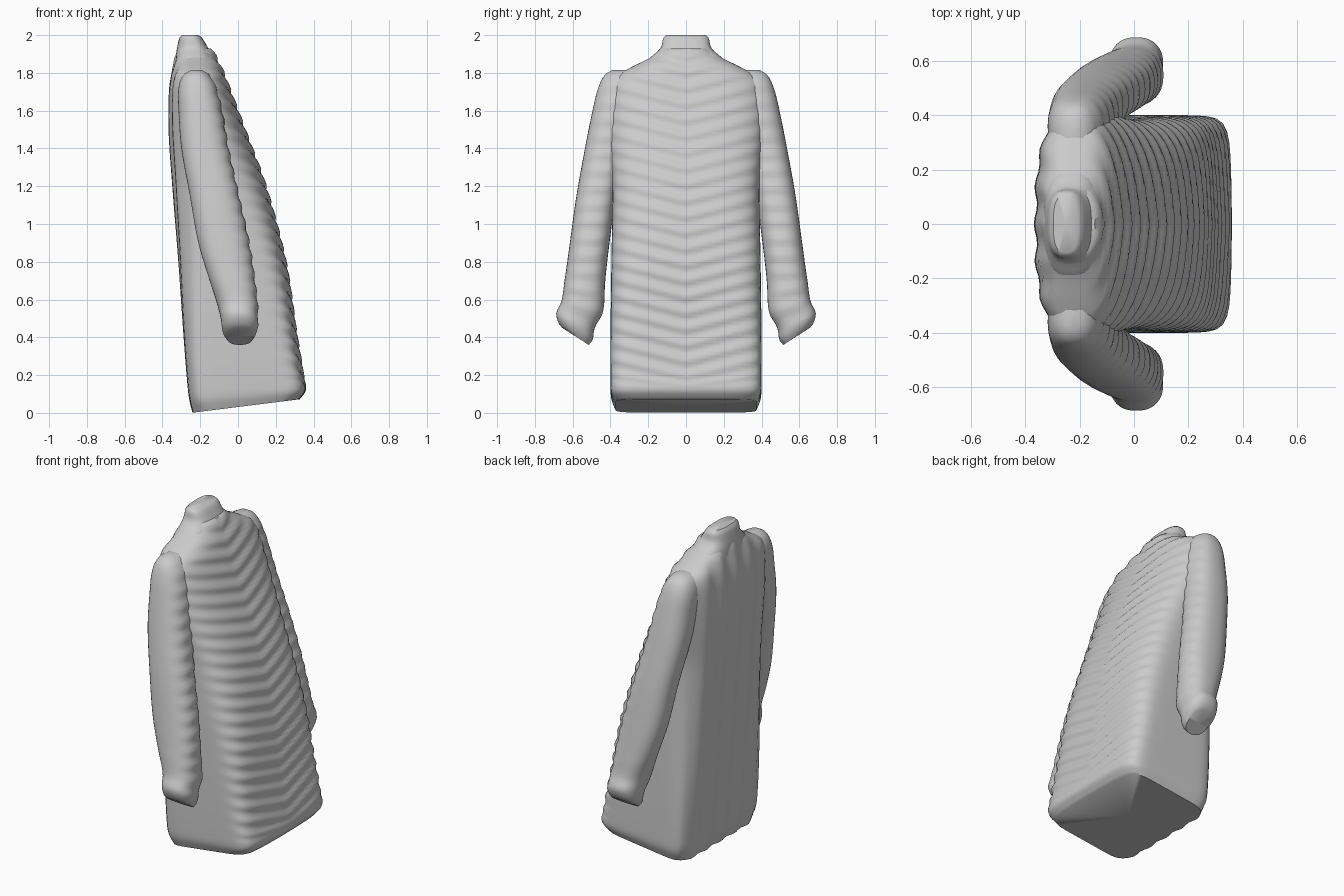
import bpy, bmesh, math
from mathutils import Vector

if "Cube" in bpy.data.objects:
    bpy.data.objects.remove(bpy.data.objects["Cube"])

def sample(rows, z):
    """Smooth (Hermite) interpolation through rows sorted by descending z."""
    n = len(rows)
    i = max(k for k in range(n - 1) if rows[k][0] >= z - 1e-6)
    a, b = rows[i], rows[i + 1]
    p, q = rows[max(i - 1, 0)], rows[min(i + 2, n - 1)]
    h = b[0] - a[0]
    t = (z - a[0]) / h
    out = []
    for c in range(1, len(a)):
        m0 = (b[c] - p[c]) / (b[0] - p[0]) * h
        m1 = (q[c] - a[c]) / (q[0] - a[0]) * h
        out.append((2*t**3 - 3*t*t + 1) * a[c] + (t**3 - 2*t*t + t) * m0
                   + (3*t*t - 2*t**3) * b[c] + (t**3 - t*t) * m1)
    return out

def superellipse(ang, p):
    c, s = math.cos(ang), math.sin(ang)
    r = (abs(c) ** p + abs(s) ** p) ** (-1 / p)
    return r * c, r * s

def loft(name, rows, rings, sides, point):
    """Skin rings of points; point(z, values, angle) gives each position."""
    bm = bmesh.new()
    grid = []
    top, bottom = rows[0][0], rows[-1][0]
    for r in range(rings + 1):
        z = top + (bottom - top) * r / rings
        vals = sample(rows, z)
        grid.append([bm.verts.new(point(z, vals, 2 * math.pi * s / sides)) for s in range(sides)])
    for a, b in zip(grid, grid[1:]):
        for s in range(sides):
            t = (s + 1) % sides
            bm.faces.new((a[s], b[s], b[t], a[t]))
    # Close both ends with a centre fan
    for ring in (grid[0], grid[-1]):
        mid = bm.verts.new(sum((v.co for v in ring), Vector()) / sides)
        for s in range(sides):
            bm.faces.new((ring[s], ring[(s + 1) % sides], mid))
    bmesh.ops.recalc_face_normals(bm, faces=bm.faces)
    mesh = bpy.data.meshes.new(name)
    bm.to_mesh(mesh)
    bm.free()
    ob = bpy.data.objects.new(name, mesh)
    bpy.context.collection.objects.link(ob)
    bpy.ops.object.select_all(action='DESELECT')
    ob.select_set(True)
    bpy.context.view_layer.objects.active = ob
    bpy.ops.object.shade_smooth_by_angle(angle=math.radians(45))
    return ob

# Coat body: z, back x, front x, half width, squareness
BODY = [
    (1.93, -0.31, -0.15, 0.12, 2.5),
    (1.88, -0.33, -0.125, 0.19, 2.6),
    (1.83, -0.34, -0.10, 0.29, 2.8),
    (1.78, -0.35, -0.08, 0.37, 3.0),
    (1.70, -0.36, -0.05, 0.40, 3.0),
    (1.50, -0.362, 0.025, 0.41, 3.0),
    (1.20, -0.342, 0.135, 0.39, 3.6),
    (0.80, -0.31, 0.24, 0.395, 5.0),
    (0.40, -0.282, 0.30, 0.40, 7.5),
    (0.13, -0.26, 0.345, 0.40, 9.0),
    (0.06, -0.25, 0.345, 0.395, 9.0),
    (0.00, -0.235, 0.315, 0.375, 8.0),
]

def body_point(z, v, ang):
    back, front, w, p = v
    cx, rx = (back + front) / 2, (front - back) / 2
    ex, ey = superellipse(ang, p)
    x, y = cx + rx * ex, w * ey
    # Rippled knit front, with a slight belly down the middle
    if ex > 0:
        fade = ex * min(1, max(0, (z - 0.1) / 0.15))
        x += 0.007 * fade * math.sin(2 * math.pi * (z / 0.085 - abs(y) * 3))
        x += 0.012 * ex * (1 - (y / max(w, 0.01)) ** 2)
    # Long vertical folds over the back
    else:
        x += 0.006 * ex * math.cos(y * 45)
    # Hem steps upward towards the front
    if z < 0.2:
        k = (x + 0.25) / 0.6
        lift = 0.075 * min(1, max(0, k))
        z += lift * (1 - z / 0.2)
    return Vector((x, y, z))

loft("coat_body", BODY, 110, 96, body_point)

# Collar: z, centre x, half depth, half width
COLLAR = [
    (2.00, -0.252, 0.045, 0.105),
    (1.985, -0.25, 0.06, 0.12),
    (1.93, -0.24, 0.083, 0.135),
    (1.88, -0.23, 0.10, 0.19),
    (1.80, -0.225, 0.11, 0.25),
]

def collar_point(z, v, ang):
    ex, ey = superellipse(ang, 2.8)
    return Vector((v[0] + v[1] * ex, v[2] * ey, z))

loft("collar", COLLAR, 14, 40, collar_point)

# Sleeves: z, centre x, centre y, half depth, half width
SLEEVE = [
    (1.815, -0.22, 0.33, 0.03, 0.06),
    (1.79, -0.22, 0.335, 0.07, 0.095),
    (1.72, -0.215, 0.35, 0.10, 0.115),
    (1.60, -0.20, 0.375, 0.115, 0.12),
    (1.40, -0.175, 0.425, 0.125, 0.11),
    (1.15, -0.125, 0.475, 0.13, 0.105),
    (0.90, -0.075, 0.51, 0.135, 0.105),
    (0.70, -0.03, 0.535, 0.12, 0.107),
    (0.56, 0.00, 0.55, 0.105, 0.110),
    (0.49, 0.008, 0.585, 0.097, 0.102),
    (0.43, 0.01, 0.585, 0.09, 0.09),
    (0.405, 0.01, 0.585, 0.07, 0.07),
]

def make_sleeve(name, side):
    def point(z, v, ang):
        cx, cy, rx, ry = v
        ex, ey = superellipse(ang, 2.4)
        ripple = 1 + 0.035 * math.sin(2 * math.pi * z / 0.09) * max(0, ex)
        # Cuff opening tilts up on the outside
        tilt = 0.045 * ey * min(1, max(0, (0.75 - z) / 0.3))
        return Vector((cx + rx * ex * ripple, side * (cy + ry * ey), z + tilt))
    return loft(name, SLEEVE, 70, 40, point)

make_sleeve("sleeve_left", 1)
make_sleeve("sleeve_right", -1)
